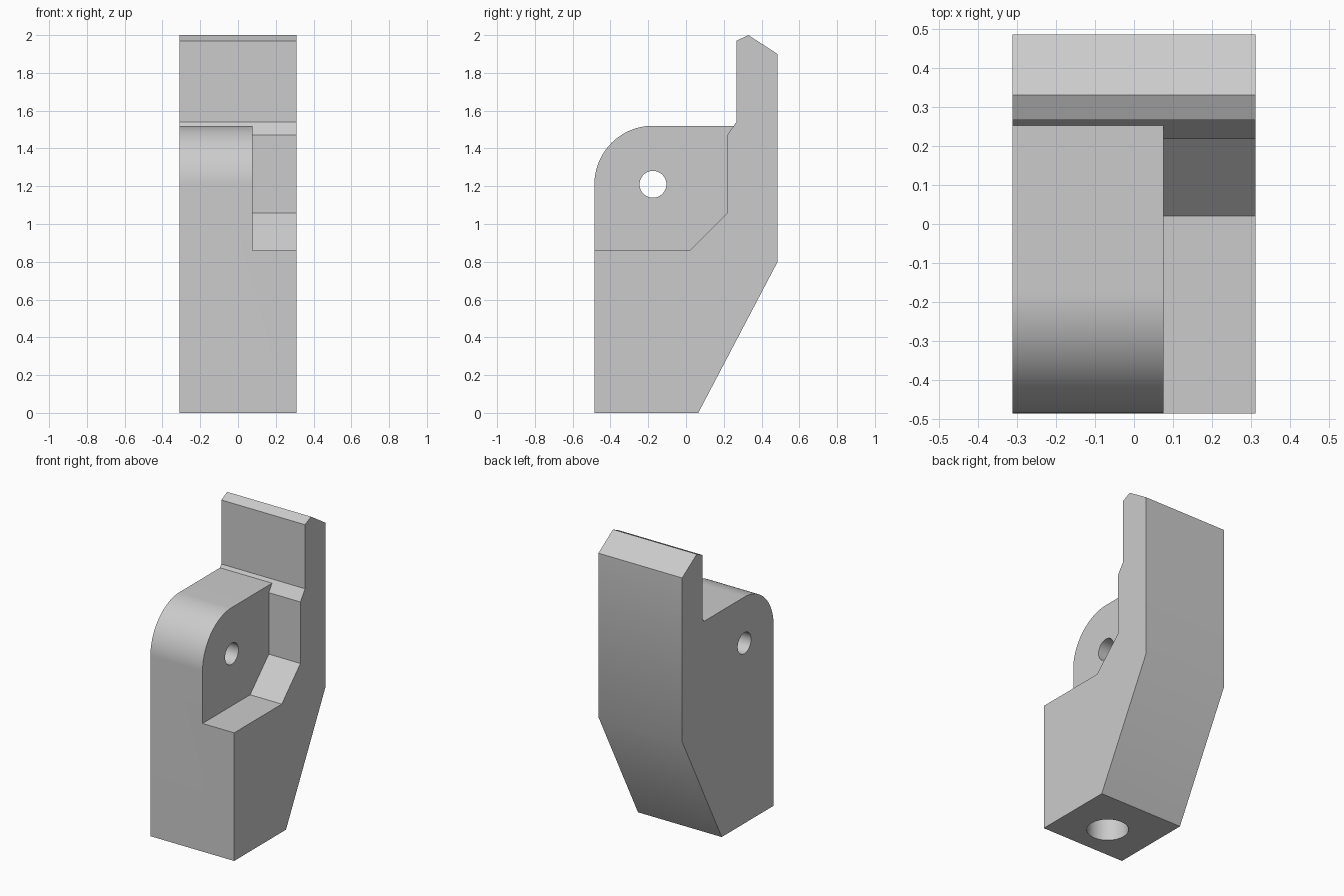
import bpy, bmesh, math
from mathutils import Matrix

cube = bpy.data.objects.get("Cube")
if cube:
    bpy.data.objects.remove(cube, do_unlink=True)

HALF = 0.311          # half width
LUG_SIDE = 0.076      # inner face of the lug
PIN = (-0.175, 1.21)  # pin hole centre, also centre of the rounded corner

grey = bpy.data.materials.new("light grey")
grey.use_nodes = True
COLOUR = (0.6, 0.6, 0.6, 1)
grey.diffuse_color = COLOUR
grey.node_tree.nodes["Principled BSDF"].inputs["Base Color"].default_value = COLOUR


def add_object(name, bm):
    bmesh.ops.recalc_face_normals(bm, faces=bm.faces)
    mesh = bpy.data.meshes.new(name)
    bm.to_mesh(mesh)
    bm.free()
    mesh.materials.append(grey)
    obj = bpy.data.objects.new(name, mesh)
    bpy.context.collection.objects.link(obj)
    return obj


def prism(name, profile, x0, x1):
    """Extrude a (y, z) outline from x0 to x1."""
    bm = bmesh.new()
    face = bm.faces.new([bm.verts.new((x0, y, z)) for y, z in profile])
    new = bmesh.ops.extrude_face_region(bm, geom=[face])["geom"]
    verts = [v for v in new if isinstance(v, bmesh.types.BMVert)]
    bmesh.ops.translate(bm, verts=verts, vec=(x1 - x0, 0, 0))
    return add_object(name, bm)


def cylinder(name, radius, depth, matrix):
    bm = bmesh.new()
    bmesh.ops.create_cone(bm, cap_ends=True, segments=64, radius1=radius,
                          radius2=radius, depth=depth, matrix=matrix)
    return add_object(name, bm)


# Side outline: sloping back, upright jaw, lug with rounded front corner
arc = [(PIN[0] - 0.31 * math.sin(a), PIN[1] + 0.31 * math.cos(a))
       for a in (math.pi / 2 * i / 32 for i in range(33))]
outline = [(-0.485, 0), (0.065, 0), (0.485, 0.8), (0.485, 1.9), (0.33, 2),
           (0.267, 1.97), (0.267, 1.54), (0.253, 1.52)] + arc
body = prism("bracket_body", outline, -HALF, HALF)

# Cutters: side pocket, pin hole through the lug, blind hole in the base
pocket = [(-0.6, 0.86), (0.02, 0.86), (0.218, 1.057), (0.218, 1.47),
          (0.253, 1.52), (0.2, 1.7), (-0.6, 1.7)]
cutters = [
    prism("pocket_cutter", pocket, LUG_SIDE, HALF + 0.1),
    cylinder("pin_hole_cutter", 0.071, 2,
             Matrix.Translation((0, *PIN)) @ Matrix.Rotation(math.pi / 2, 4, "Y")),
    cylinder("base_hole_cutter", 0.127, 1, Matrix.Translation((0, -0.25, 0))),
]
bpy.context.view_layer.objects.active = body
for cutter in cutters:
    cutter.hide_render = True
    mod = body.modifiers.new(cutter.name, "BOOLEAN")
    mod.operation = "DIFFERENCE"
    mod.solver = "EXACT"
    mod.object = cutter
    bpy.ops.object.modifier_apply(modifier=mod.name)
    bpy.data.objects.remove(cutter, do_unlink=True)

# Smooth rounded surfaces, keep the machined edges crisp
bpy.ops.object.select_all(action="DESELECT")
body.select_set(True)
bpy.ops.object.shade_smooth_by_angle(angle=math.radians(30))
